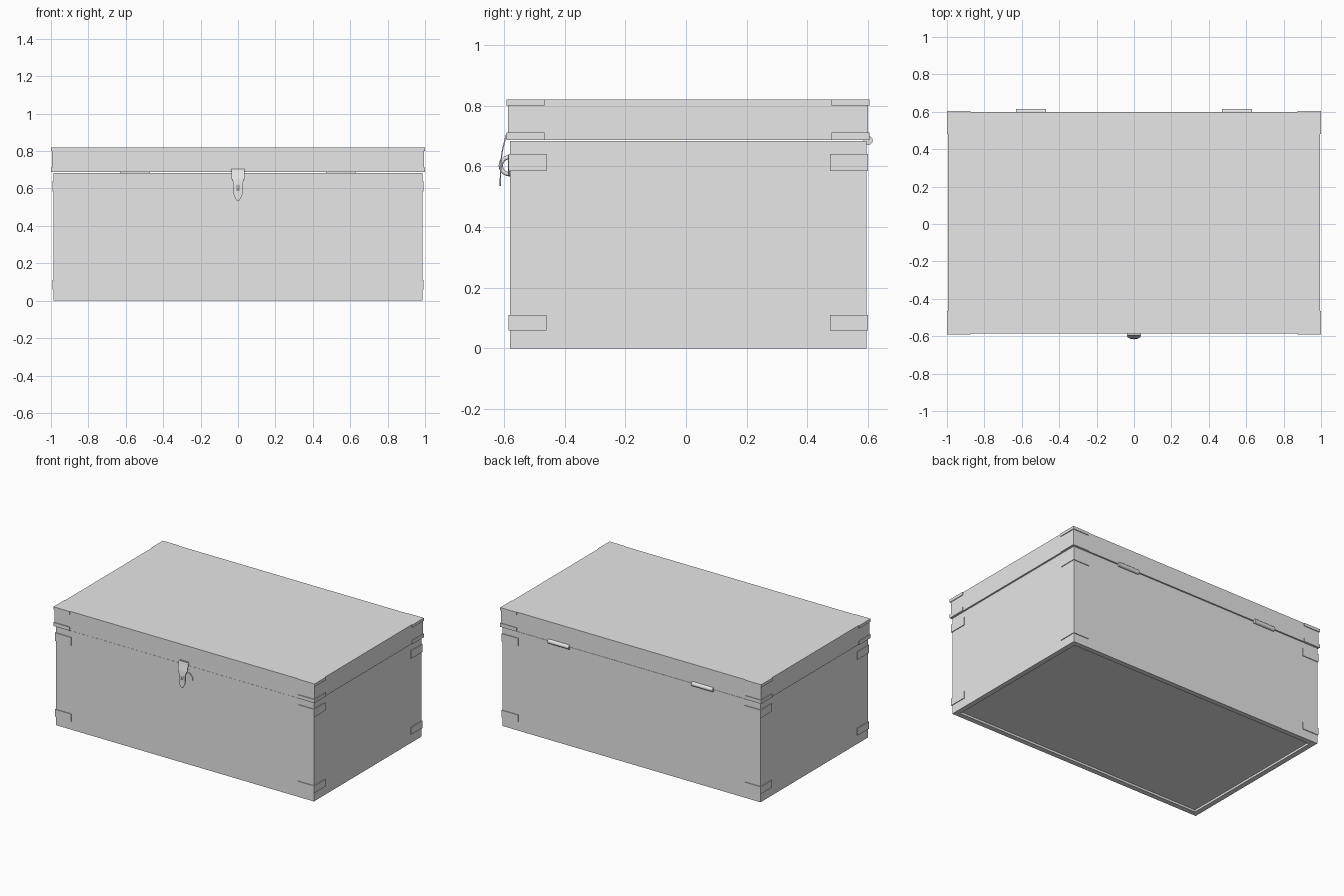
import bpy, bmesh, math
from mathutils import Vector

if "Cube" in bpy.data.objects:
    bpy.data.objects.remove(bpy.data.objects["Cube"])

grey = bpy.data.materials.new("light grey")
grey.diffuse_color = (0.8, 0.8, 0.8, 1)
grey.use_nodes = True
grey.node_tree.nodes["Principled BSDF"].inputs["Base Color"].default_value = grey.diffuse_color


def finish(name, bm):
    bmesh.ops.recalc_face_normals(bm, faces=bm.faces[:])
    me = bpy.data.meshes.new(name)
    bm.to_mesh(me)
    bm.free()
    ob = bpy.data.objects.new(name, me)
    bpy.context.collection.objects.link(ob)
    me.materials.append(grey)
    return ob


def tray(name, lo, hi, recesses):
    """Box with recessed faces: list of (direction, depth)."""
    bm = bmesh.new()
    bmesh.ops.create_cube(bm, size=1)
    for v in bm.verts:
        v.co = Vector([lo[i] if v.co[i] < 0 else hi[i] for i in range(3)])
    bm.normal_update()
    for sign, depth in recesses:
        face = max(bm.faces, key=lambda f: f.calc_center_median().z * sign)
        bmesh.ops.inset_region(bm, faces=[face], thickness=0.05)
        ret = bmesh.ops.extrude_discrete_faces(bm, faces=[face])
        for v in ret["faces"][0].verts:
            v.co.z -= sign * depth
    return finish(name, bm)


def prism(bm, lower, upper):
    """Closed solid between two matching loops."""
    a = [bm.verts.new(p) for p in lower]
    b = [bm.verts.new(p) for p in upper]
    bm.faces.new(a)
    bm.faces.new(b)
    n = len(a)
    for i in range(n):
        bm.faces.new((a[i], a[(i + 1) % n], b[(i + 1) % n], b[i]))


# Chest body and lid, hollow inside, with a shallow recess underneath
BX, BY0, BY1 = 0.987, -0.58, 0.595
LX, LY0, LY1 = 0.994, -0.586, 0.6
tray("chest_body", (-BX, BY0, 0), (BX, BY1, 0.683), [(-1, 0.015), (1, 0.61)])
tray("chest_lid", (-LX, LY0, 0.687), (LX, LY1, 0.82), [(-1, 0.09)])


# Thin L-shaped bands wrapping the four corners
def corner_bands(name, x, y0, y1, levels, length=0.12, t=0.005):
    bm = bmesh.new()
    for sx in (-1, 1):
        for sy, y in ((-1, y0), (1, y1)):
            plan = [(-length, 0), (-length, t), (t, t), (t, -length), (0, -length), (0, 0)]
            for z0, z1 in levels:
                loops = [[(sx * (x + px), y + sy * py, z) for px, py in plan] for z in (z0, z1)]
                prism(bm, *loops)
    return finish(name, bm)


corner_bands("body_corner_bands", BX, BY0, BY1, [(0.06, 0.11), (0.585, 0.64)])
corner_bands("lid_corner_bands", LX, LY0, LY1, [(0.687, 0.712), (0.80, 0.82)])


# Barrels along x for the hinges and the latch pivot
def barrel(name, x, y, z, r, length):
    bpy.ops.mesh.primitive_cylinder_add(vertices=12, radius=r, depth=length,
                                        location=(x, y, z), rotation=(0, math.pi / 2, 0))
    ob = bpy.context.object
    ob.name = name
    ob.data.materials.append(grey)
    bpy.ops.object.shade_smooth_by_angle(angle=math.radians(40))
    return ob


for side, x in (("left", -0.55), ("right", 0.55)):
    barrel("hinge_" + side, x, 0.6, 0.685, 0.015, 0.16)
barrel("latch_pivot", 0, -0.589, 0.697, 0.008, 0.074)

# Latch plates on the lid and the body
bm = bmesh.new()
prism(bm, *[[(x, y, z) for x, z in ((-.037, .69), (.037, .69), (.037, .712), (-.037, .712))]
            for y in (-0.591, -0.58)])
finish("latch_lid_plate", bm)

half = [(.04, .57), (.063, .592), (.063, .61), (.04, .635)]
outline = half + [(-x, z) for x, z in reversed(half)]
bm = bmesh.new()
prism(bm, *[[(x, y, z) for x, z in outline] for y in (-0.586, -0.578)])
finish("latch_body_plate", bm)

# Curved hasp tongue: rows of (z, half width, y)
rows = [(.697, .036, -.594), (.675, .036, -.599), (.655, .036, -.604), (.645, .030, -.606),
        (.62, .024, -.609), (.57, .024, -.611), (.55, .016, -.612), (.535, .006, -.612)]
bm = bmesh.new()
pairs = [(bm.verts.new((-w, y, z)), bm.verts.new((w, y, z))) for z, w, y in rows]
for (a, b), (c, d) in zip(pairs, pairs[1:]):
    bm.faces.new((a, b, d, c))
hasp = finish("latch_hasp", bm)
mod = hasp.modifiers.new("thickness", "SOLIDIFY")
mod.thickness = 0.004
mod.offset = 0

# Staple ring through the hasp
bpy.ops.mesh.primitive_torus_add(major_segments=24, minor_segments=8, major_radius=0.028,
                                 minor_radius=0.007, location=(0, -0.582, 0.602),
                                 rotation=(0, math.pi / 2, 0))
ring = bpy.context.object
ring.name = "latch_staple"
ring.data.materials.append(grey)
bpy.ops.object.shade_smooth_by_angle(angle=math.radians(60))
